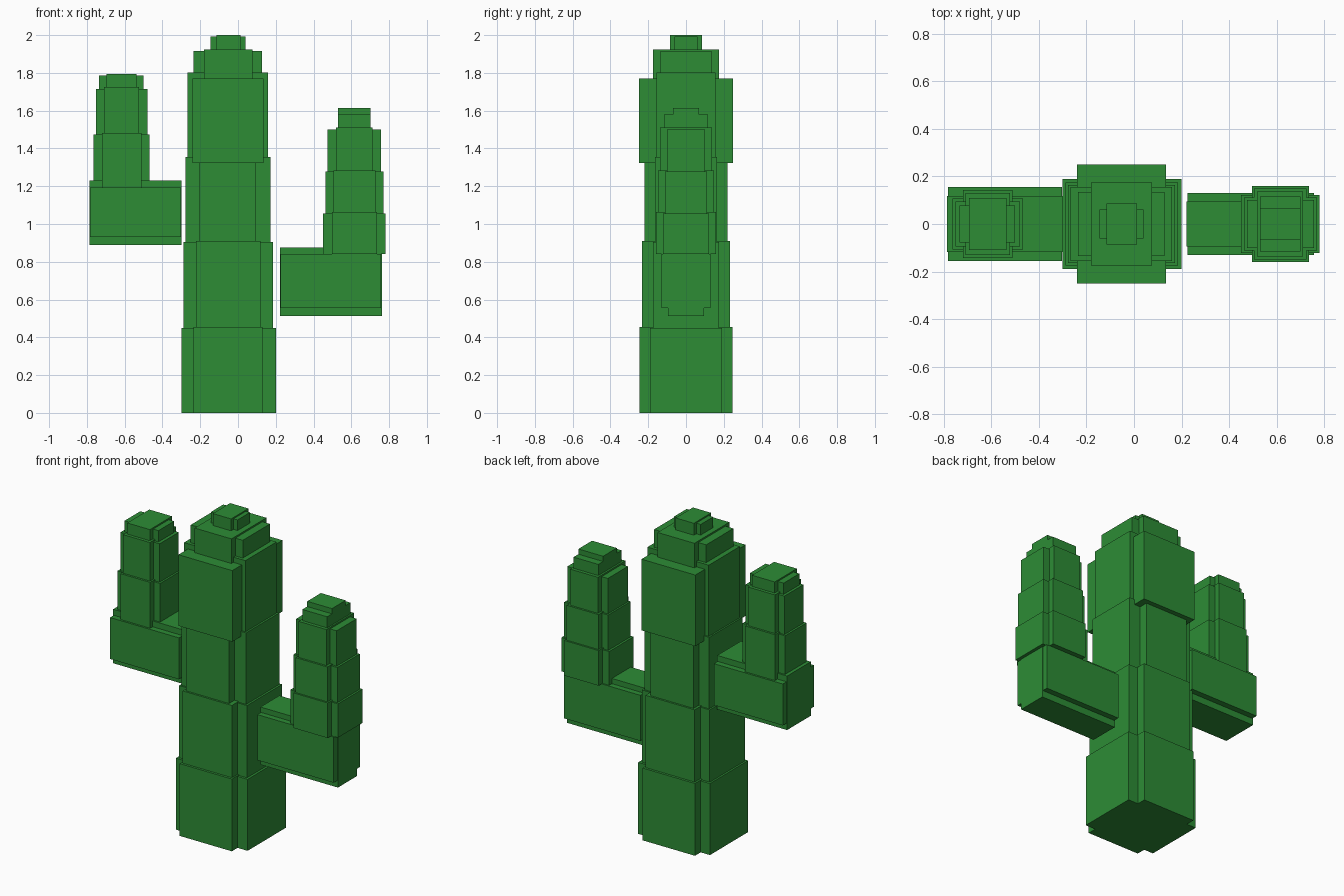
import bpy, bmesh
from mathutils import Matrix, Vector

green = bpy.data.materials.new("cactus green")
green.diffuse_color = (0.026, 0.262, 0.036, 1)


def crossed_boxes(name, boxes):
    """One object of symmetric-in-y boxes: (x0, x1, y half width, z0, z1)."""
    bm = bmesh.new()
    for x0, x1, hy, z0, z1 in boxes:
        m = Matrix.Translation(Vector(((x0 + x1) / 2, 0, (z0 + z1) / 2)))
        m = m @ Matrix.Diagonal((x1 - x0, 2 * hy, z1 - z0, 1))
        bmesh.ops.create_cube(bm, size=1, matrix=m)
    mesh = bpy.data.meshes.new(name)
    bm.to_mesh(mesh)
    bm.free()
    mesh.materials.append(green)
    ob = bpy.data.objects.new(name, mesh)
    bpy.context.collection.objects.link(ob)


# Each part is a pair: box wide in x, then box wide in y (or tall, then wide)
parts = {
    # trunk, bottom to top
    "trunk_base": [(-0.30, 0.20, 0.19, 0, 0.45), (-0.235, 0.13, 0.247, 0, 0.455)],
    "trunk_lower": [(-0.288, 0.185, 0.175, 0.45, 0.905), (-0.223, 0.12, 0.232, 0.455, 0.91)],
    "trunk_middle": [(-0.277, 0.172, 0.165, 0.905, 1.355), (-0.207, 0.092, 0.22, 0.91, 1.325)],
    "trunk_upper": [(-0.267, 0.16, 0.155, 1.355, 1.803), (-0.24, 0.135, 0.25, 1.322, 1.77)],
    "trunk_shoulder": [(-0.235, 0.128, 0.135, 1.80, 1.915), (-0.18, 0.076, 0.174, 1.77, 1.925)],
    "trunk_tip": [(-0.146, 0.04, 0.062, 1.91, 1.992), (-0.115, 0.012, 0.086, 1.92, 2.0)],
    # right arm
    "right_arm_branch": [(0.222, 0.762, 0.094, 0.512, 0.875), (0.226, 0.758, 0.13, 0.555, 0.842)],
    "right_arm_lower": [(0.45, 0.782, 0.122, 0.842, 1.055), (0.497, 0.737, 0.16, 0.842, 1.063)],
    "right_arm_middle": [(0.464, 0.77, 0.112, 1.055, 1.277), (0.506, 0.727, 0.149, 1.063, 1.283)],
    "right_arm_upper": [(0.475, 0.757, 0.10, 1.277, 1.50), (0.518, 0.712, 0.137, 1.283, 1.51)],
    "right_arm_tip": [(0.53, 0.702, 0.068, 1.50, 1.613), (0.53, 0.702, 0.116, 1.50, 1.58)],
    # left arm
    "left_arm_branch": [(-0.787, -0.30, 0.118, 0.89, 1.23), (-0.783, -0.303, 0.155, 0.932, 1.193)],
    "left_arm_lower": [(-0.765, -0.468, 0.107, 1.22, 1.473), (-0.72, -0.512, 0.143, 1.19, 1.482)],
    "left_arm_upper": [(-0.752, -0.48, 0.095, 1.473, 1.715), (-0.71, -0.523, 0.13, 1.482, 1.725)],
    "left_arm_tip": [(-0.735, -0.50, 0.078, 1.715, 1.786), (-0.695, -0.537, 0.11, 1.72, 1.795)],
}
for name, boxes in parts.items():
    crossed_boxes(name, boxes)
